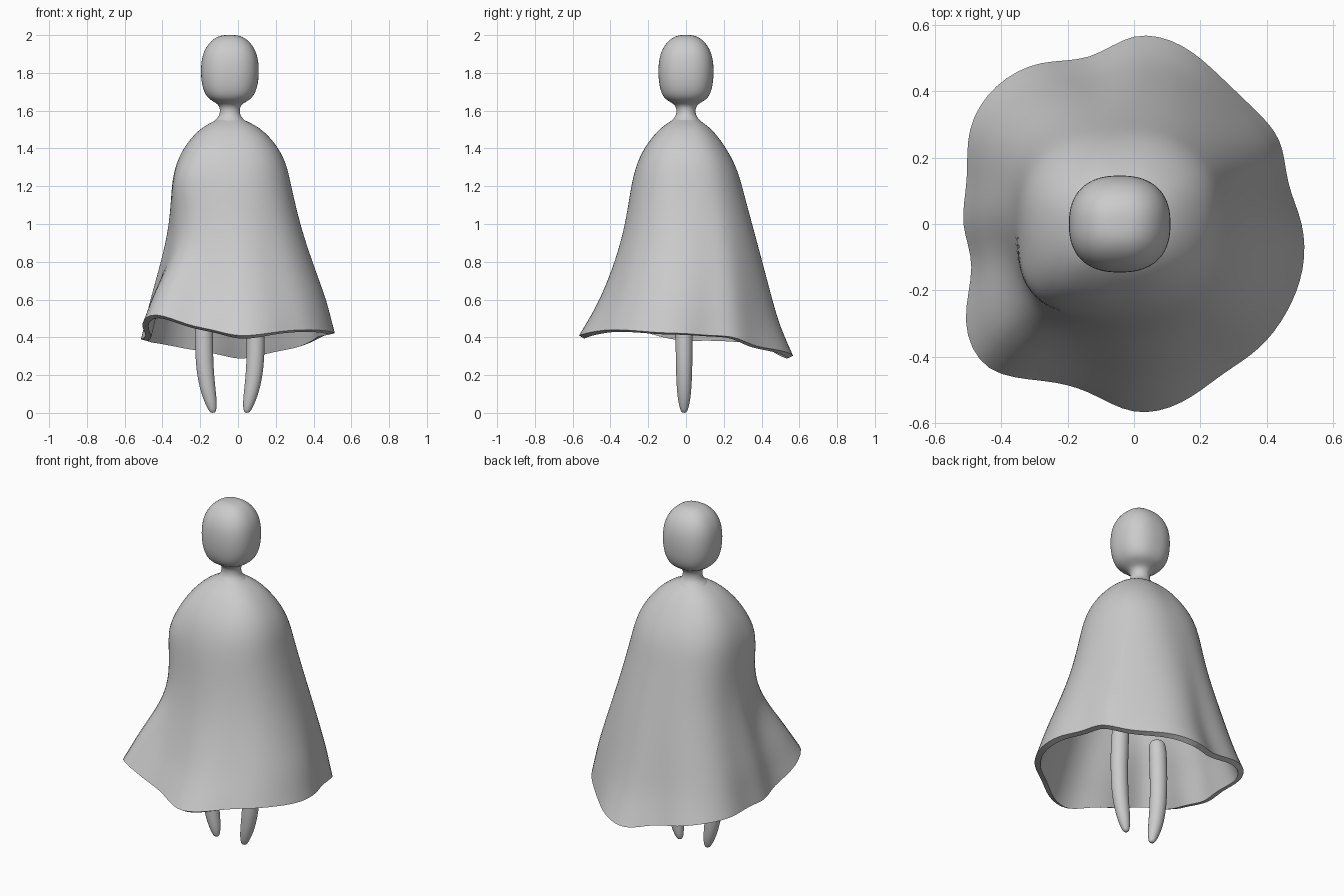
import bpy, bmesh, math
from mathutils import Vector

cube = bpy.data.objects.get("Cube")
if cube:
    bpy.data.objects.remove(cube, do_unlink=True)

grey = bpy.data.materials.new("plain grey")
grey.use_nodes = True
grey.diffuse_color = (0.6, 0.6, 0.6, 1)
grey.node_tree.nodes["Principled BSDF"].inputs["Base Color"].default_value = (0.6, 0.6, 0.6, 1)


def oval(angle, ax, ay, power):
    """Radius of a rounded-square oval in one direction."""
    c, s = abs(math.cos(angle)) / ax, abs(math.sin(angle)) / ay
    return (c ** power + s ** power) ** (-1 / power)


def control_ring(points):
    """Control points whose smoothed ring passes through the given points."""
    goal = [Vector(p) for p in points]
    ring = goal[:]
    for _ in range(3):
        ring = [q + p - (ring[i - 1] + 4 * q + ring[(i + 1) % len(ring)]) / 6
                for i, (q, p) in enumerate(zip(ring, goal))]
    return ring


def loft(name, rings, caps=True, thickness=0):
    """Skin rings of points, smooth them, and optionally thicken the sheet inward."""
    bm = bmesh.new()
    loops = [[bm.verts.new(p) for p in control_ring(ring)] for ring in rings]
    n = len(loops[0])
    for low, high in zip(loops, loops[1:]):
        for i in range(n):
            j = (i + 1) % n
            bm.faces.new((low[i], low[j], high[j], high[i]))
    if caps:
        bm.faces.new(loops[0][::-1])
        bm.faces.new(loops[-1])
    mesh = bpy.data.meshes.new(name)
    bm.to_mesh(mesh)
    bm.free()
    obj = bpy.data.objects.new(name, mesh)
    bpy.context.collection.objects.link(obj)
    mesh.materials.append(grey)
    bpy.ops.object.select_all(action="DESELECT")
    obj.select_set(True)
    bpy.context.view_layer.objects.active = obj
    sub = obj.modifiers.new("smooth", "SUBSURF")
    sub.levels = sub.render_levels = 2
    bpy.ops.object.modifier_apply(modifier="smooth")
    if thickness:
        shell = obj.modifiers.new("cloth", "SOLIDIFY")
        shell.thickness = thickness
        shell.offset = -1
        bpy.ops.object.modifier_apply(modifier="cloth")
    bpy.ops.object.shade_smooth_by_angle(angle=math.radians(50))
    return obj


def oval_ring(cx, cy, z, ax, ay, power=2, n=20):
    ring = []
    for i in range(n):
        a = math.tau * i / n
        r = oval(a, ax, ay, power)
        ring.append((cx + r * math.cos(a), cy + r * math.sin(a), z))
    return ring


# Head and neck: height, half width, half depth
AXIS = -0.043
head_profile = [(1.51, .11, .10), (1.545, .085, .08), (1.565, .06, .058), (1.59, .052, .049),
                (1.62, .053, .052), (1.64, .07, .07), (1.66, .112, .112), (1.70, .138, .134),
                (1.76, .152, .145), (1.83, .154, .147), (1.90, .145, .138),
                (1.96, .112, .106), (1.995, .065, .06), (2.001, .02, .02)]
loft("head_and_neck", [oval_ring(AXIS, 0, z, ax, ay, 2.4 if z > 1.65 else 2)
                       for z, ax, ay in head_profile])

# Legs: height, sideways distance from the body axis, radius
leg_profile = [(0.0, .09, .01), (.012, .092, .02), (.05, .1, .031), (.11, .114, .04),
               (.2, .129, .045), (.3, .136, .047), (.42, .137, .048), (.54, .133, .049),
               (.62, .128, .047), (.64, .127, .03)]
for name, side in (("left_leg", 1), ("right_leg", -1)):
    loft(name, [oval_ring(AXIS + side * d, -0.01, z, r, r * .94, 2, 12)
                for z, d, r in leg_profile])

# Cloak hem, read around from the left side: radius and height
hem_radius = [.505, .48, .505, .50, .515, .555, .565, .52, .56, .585, .57, .52,
              .515, .505, .585, .615, .545, .525, .565, .555, .525, .53, .53, .525]
hem_height = [.42, .41, .40, .36, .34, .32, .30, .325, .35, .375, .385, .39,
              .39, .41, .47, .52, .47, .44, .41, .42, .435, .44, .435, .425]

# Cloak body: fall from collar to hem, centre x, half width, centre y, half depth
cloak_profile = [(1, 0, .51, 0, .565), (.92, 0, .487, .005, .515), (.835, -.002, .465, .012, .467),
                 (.66, -.01, .40, .024, .398), (.487, -.018, .344, .022, .342),
                 (.313, -.035, .316, .007, .298), (.226, -.037, .298, .005, .272),
                 (.14, -.038, .257, 0, .226), (.05, -.04, .17, 0, .145),
                 (.015, -.041, .09, 0, .083), (0, -.042, .055, 0, .055)]
COLLAR, SQUARENESS = 1.56, 2.3
HEM_X, HEM_Y = cloak_profile[0][2], cloak_profile[0][4]
rings = []
for fall, cx, ax, cy, ay in cloak_profile:
    ring = []
    for i, (hem_r, hem_z) in enumerate(zip(hem_radius, hem_height)):
        a = math.tau * i / len(hem_radius)
        # Folds of the hem fade out towards the shoulders
        wave = hem_r / oval(a, HEM_X, HEM_Y, SQUARENESS) - 1
        r = oval(a, ax, ay, SQUARENESS) * (1 + wave * fall ** 2)
        # Elbow bulge with a hollow beneath it at the front right
        near = math.exp(-((a - math.radians(216)) / .35) ** 2)
        r *= 1 + near * (.09 * math.exp(-((fall - .34) / .13) ** 2)
                         - .12 * math.exp(-((fall - .63) / .14) ** 2))
        ring.append((cx + r * math.cos(a), cy + r * math.sin(a),
                     COLLAR - fall * (COLLAR - hem_z)))
    rings.append(ring)
loft("cloak", rings, caps=False, thickness=.032)
